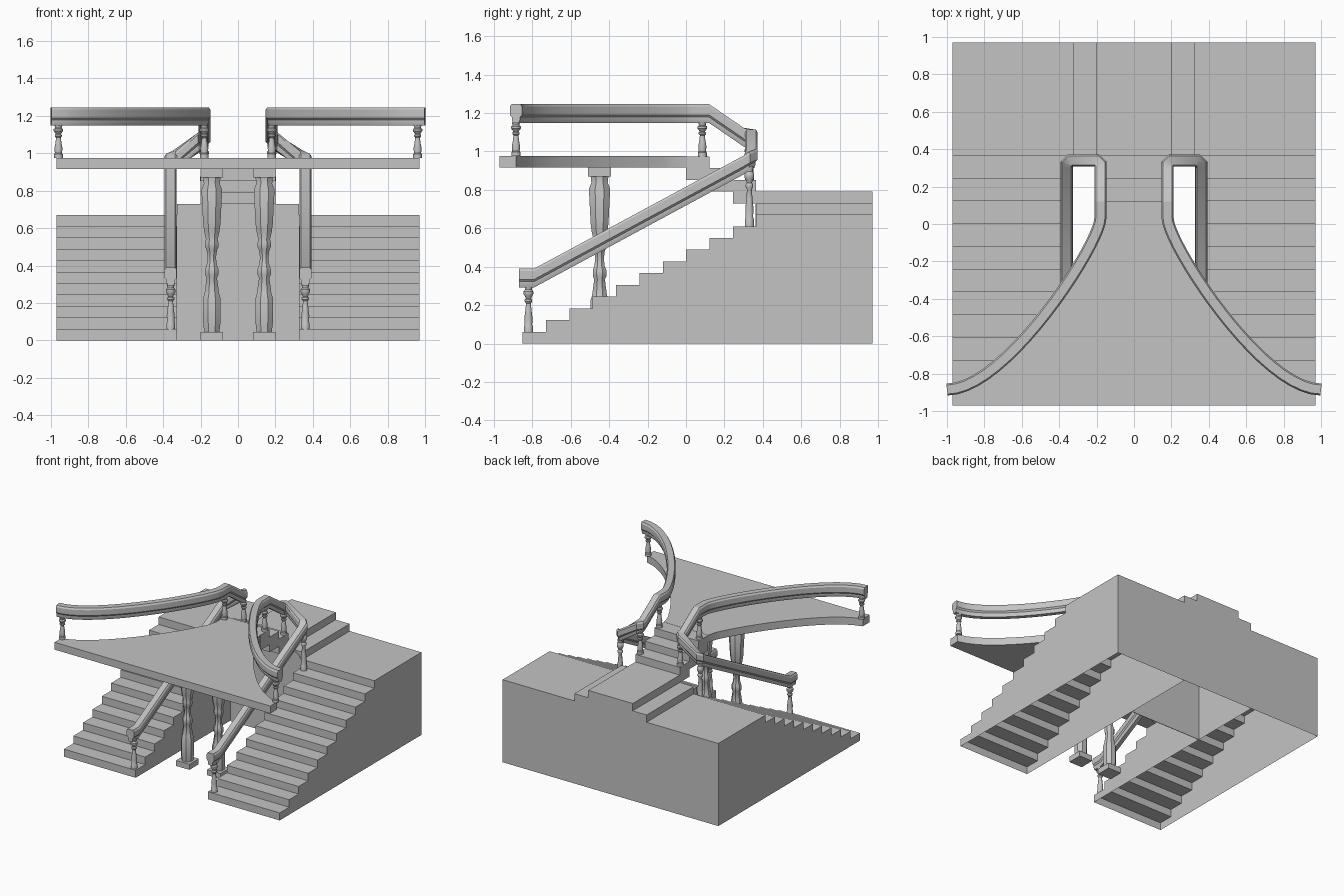
import bpy, bmesh, math
from mathutils import Vector

if "Cube" in bpy.data.objects:
    bpy.data.objects.remove(bpy.data.objects["Cube"])

stone = bpy.data.materials.new("plain grey stone")
stone.diffuse_color = (0.55, 0.55, 0.55, 1)
stone.use_nodes = True
stone.node_tree.nodes["Principled BSDF"].inputs["Base Color"].default_value = stone.diffuse_color


def finish(name, bm, smooth=None):
    bmesh.ops.recalc_face_normals(bm, faces=bm.faces)
    me = bpy.data.meshes.new(name)
    bm.to_mesh(me)
    bm.free()
    me.materials.append(stone)
    ob = bpy.data.objects.new(name, me)
    bpy.context.collection.objects.link(ob)
    if smooth:
        bpy.ops.object.select_all(action='DESELECT')
        ob.select_set(True)
        bpy.context.view_layer.objects.active = ob
        bpy.ops.object.shade_smooth_by_angle(angle=math.radians(smooth))
    return ob


def prism(name, pts, vec, open_bottom=False, smooth=None):
    """Extrude a closed outline of 3D points along vec."""
    bm = bmesh.new()
    face = bm.faces.new([bm.verts.new(p) for p in pts])
    ext = bmesh.ops.extrude_face_region(bm, geom=[face], use_keep_orig=True)
    bmesh.ops.translate(bm, vec=vec, verts=[v for v in ext["geom"] if isinstance(v, bmesh.types.BMVert)])
    bmesh.ops.recalc_face_normals(bm, faces=bm.faces)
    if open_bottom:
        low = [f for f in bm.faces if all(v.co.z < 1e-4 for v in f.verts)]
        bmesh.ops.delete(bm, geom=low, context='FACES')
    return finish(name, bm, smooth)


def box(name, x0, x1, y0, y1, z0, z1, open_bottom=False):
    return prism(name, [(x0, y0, z0), (x1, y0, z0), (x1, y1, z0), (x0, y1, z0)],
                 (0, 0, z1 - z0), open_bottom)


def lathe(name, x, y, z0, z1, profile, sides):
    """Turned post; profile is (height fraction, radius)."""
    bm = bmesh.new()
    rings = []
    for t, r in profile:
        rings.append([bm.verts.new((x + r * math.cos((i + .5) * math.tau / sides),
                                    y + r * math.sin((i + .5) * math.tau / sides),
                                    z0 + t * (z1 - z0))) for i in range(sides)])
    for a, b in zip(rings, rings[1:]):
        for i in range(sides):
            j = (i + 1) % sides
            bm.faces.new((a[i], a[j], b[j], b[i]))
    bm.faces.new(rings[0])
    bm.faces.new(rings[-1])
    return finish(name, bm, 35)


def sweep(name, path, section):
    """Sweep an upright section along a path with mitred corners."""
    bm = bmesh.new()
    rings = []
    for i, p in enumerate(path):
        d = []
        for a, b in ((i - 1, i), (i, i + 1)):
            if a >= 0 and b < len(path):
                d.append((Vector(path[b]).xy - Vector(path[a]).xy).normalized())
        t = (d[0] + d[-1]).normalized()
        n = Vector((-t.y, t.x)) / max(0.4, t.dot(d[0]))
        rings.append([bm.verts.new((p[0] + n.x * u, p[1] + n.y * u, p[2] + v)) for u, v in section])
    k = len(section)
    for a, b in zip(rings, rings[1:]):
        for i in range(k):
            j = (i + 1) % k
            bm.faces.new((a[i], a[j], b[j], b[i]))
    bm.faces.new(rings[0])
    bm.faces.new(rings[-1])
    return finish(name, bm, 30)


RUN, RISE = 0.1215, 0.061

# lower flights with side landings, hollow underneath
steps = [(-0.85, 0)]
for i in range(11):
    y = -0.85 + i * RUN
    steps += [(y, (i + 1) * RISE), (y + RUN, (i + 1) * RISE)]
steps[-1] = (0.97, 11 * RISE)
steps.append((0.97, 0))
for s, side in ((1, "right"), (-1, "left")):
    prism(side + "_lower_flight", [(s * 0.325, y, z) for y, z in steps], (s * 0.645, 0, 0), True)

# central landing, two steps higher than the sides
box("central_landing", -0.325, 0.325, 0.365, 0.97, 0, 0.73, True)
box("central_landing_top", -0.2, 0.2, 0.365, 0.97, 0.73, 0.79)

# thin panel with rounded top corners on the wall below the landing
panel = [(-0.32, 0.0), (0.32, 0.0)]
for cx, a0 in ((0.23, 0), (-0.23, 90)):
    panel += [(cx + 0.09 * math.cos(math.radians(a0 + a)),
               0.635 + 0.09 * math.sin(math.radians(a0 + a))) for a in range(0, 91, 15)]
prism("arched_wall_panel", [(x, 0.361, z) for x, z in panel], (0, 0.004, 0))

# upper flight rising to the front, stepped above and below
top, bottom = [], []
for i in range(3):
    y = 0.365 - i * RUN
    top += [(y, 0.852 + i * RISE), (y - RUN, 0.852 + i * RISE)]
    bottom += [(y, 0.73 + i * RISE), (y - RUN, 0.73 + i * RISE)]
prism("upper_flight", [(-0.2, y, z) for y, z in top + bottom[::-1]], (0.4, 0, 0))


# curve shared by the balcony edge and the handrail
def curve(t):
    w = ((1 - t) ** 3, 3 * t * (1 - t) ** 2, 3 * t * t * (1 - t), t ** 3)
    ctrl = ((0.18, 0.03), (0.18, -0.10), (0.68, -0.885), (1.0, -0.885))
    return tuple(sum(k * c[a] for k, c in zip(w, ctrl)) for a in (0, 1))


N = 20
arc = [curve(i / N) for i in range(N + 1)]

# balcony floor with sweeping sides
edge = [(0.2, 0.0)] + [(min(x + 0.005, 0.97), y) for x, y in arc if y < -0.03] + [(0.97, -0.97)]
outline = edge + [(-x, y) for x, y in reversed(edge)]
prism("balcony_floor", [(x, y, 0.915) for x, y in outline], (0, 0, 0.06), smooth=30)

# handrail section, and turned profiles
half = [(0.016, -0.05), (0.022, -0.032), (0.022, -0.02), (0.032, -0.008), (0.032, 0.035), (0.024, 0.048)]
section = half + [(-u, v) for u, v in reversed(half)]
baluster = [(0, .024), (.12, .024), (.15, .02), (.3, .022), (.45, .017), (.62, .013), (.66, .02),
            (.70, .02), (.73, .014), (.78, .02), (.82, .026), (.88, .026), (.92, .018), (1, .022)]
column = [(0, .044), (.06, .05), (.22, .05), (.25, .042), (.35, .03), (.37, .038), (.41, .038),
          (.43, .03), (.48, .024), (.53, .03), (.55, .038), (.58, .038), (.60, .034), (.65, .044),
          (.70, .05), (.92, .06), (.96, .046), (1, .05)]

for s, side in ((1, "right"), (-1, "left")):
    # one continuous handrail from balcony front to foot of the lower flight
    path = [(x, y, 1.198) for x, y in reversed(arc)]
    path += [(0.18, 0.12, 1.198), (0.18, 0.30, 1.075), (0.18, 0.32, 1.07), (0.20, 0.34, 1.065),
             (0.34, 0.34, 0.965), (0.36, 0.32, 0.95), (0.36, 0.30, 0.93),
             (0.36, -0.79, 0.342), (0.36, -0.87, 0.342)]
    sweep(side + "_handrail", [(s * x, y, z) for x, y, z in path], section)
    # balusters at the ends and corners of the rail
    for place, x, y, z0, z1 in (("balcony_front", 0.96, -0.885, 0.975, 1.15),
                                ("balcony_back", 0.18, 0.085, 0.974, 1.15),
                                ("upper_flight", 0.18, 0.33, 0.852, 1.03),
                                ("landing", 0.36, 0.33, 0.61, 0.92),
                                ("foot", 0.36, -0.82, 0.061, 0.30)):
        lathe(side + "_" + place + "_baluster", s * x, y, z0, z1, baluster, 12)
    # column carrying the balcony
    cx = s * 0.14
    box(side + "_column_base", cx - 0.06, cx + 0.06, -0.51, -0.39, 0, 0.045)
    lathe(side + "_column_shaft", cx, -0.45, 0.045, 0.87, column, 8)
    box(side + "_column_cap", cx - 0.06, cx + 0.06, -0.51, -0.39, 0.87, 0.916)
